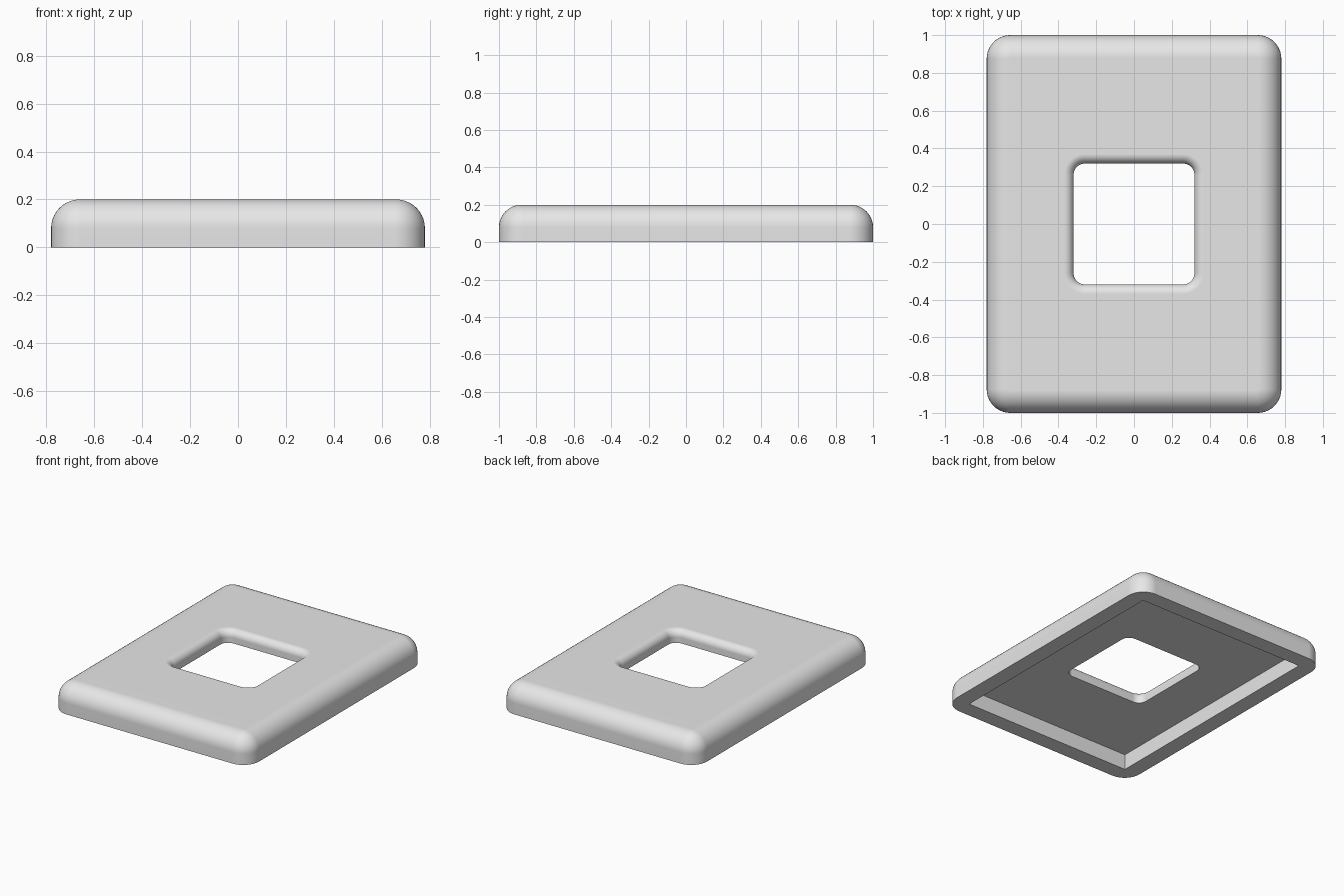
import bpy
import bmesh
from math import sin, cos, pi

default_cube = bpy.data.objects.get("Cube")
if default_cube:
    bpy.data.objects.remove(default_cube, do_unlink=True)

HALF_X, HALF_Y, HEIGHT = 0.78, 1.0, 0.2
CORNER, FILLET = 0.125, 0.12          # outer corner and top edge rounding
HOLE, HOLE_CORNER, HOLE_FILLET = 0.32, 0.06, 0.05
RIM, RECESS = 0.115, 0.11             # underside rim width and recess depth
STEPS = 10

grey = bpy.data.materials.new("light grey")
grey.use_nodes = True
grey.diffuse_color = (0.8, 0.8, 0.8, 1)
grey.node_tree.nodes["Principled BSDF"].inputs["Base Color"].default_value = grey.diffuse_color


def rounded_loop(bm, hx, hy, radius, z):
    """Ring of vertices around a rounded rectangle."""
    ring = []
    for i, (sx, sy) in enumerate([(1, 1), (-1, 1), (-1, -1), (1, -1)]):
        for k in range(STEPS + 1):
            a = (i + k / STEPS) * pi / 2
            ring.append(bm.verts.new((sx * (hx - radius) + radius * cos(a),
                                      sy * (hy - radius) + radius * sin(a), z)))
    return ring


bm = bmesh.new()
angles = [k / STEPS * pi / 2 for k in range(STEPS + 1)]

# Outer wall and rounded top edge
loops = [rounded_loop(bm, HALF_X, HALF_Y, CORNER, 0)]
for a in angles:
    inset = FILLET * (1 - cos(a))
    loops.append(rounded_loop(bm, HALF_X - inset, HALF_Y - inset, CORNER - inset,
                              HEIGHT - FILLET * (1 - sin(a))))

# Rounded lip of the square opening, then its straight wall
for a in reversed(angles):
    grow = HOLE_FILLET * (1 - cos(a))
    loops.append(rounded_loop(bm, HOLE + grow, HOLE + grow, HOLE_CORNER + grow,
                              HEIGHT - HOLE_FILLET * (1 - sin(a))))
loops.append(rounded_loop(bm, HOLE, HOLE, HOLE_CORNER, RECESS))

# Sharp-cornered recess in the underside
for z in (RECESS, 0):
    loops.append(rounded_loop(bm, HALF_X - RIM, HALF_Y - RIM, 0, z))

# Skin the closed chain of loops
for low, high in zip(loops, loops[1:] + loops[:1]):
    for i in range(len(low)):
        j = (i + 1) % len(low)
        bm.faces.new((low[i], low[j], high[j], high[i]))
bmesh.ops.remove_doubles(bm, verts=bm.verts, dist=0.0001)
bmesh.ops.recalc_face_normals(bm, faces=bm.faces)

mesh = bpy.data.meshes.new("cover_plate")
bm.to_mesh(mesh)
bm.free()
mesh.materials.append(grey)
plate = bpy.data.objects.new("cover_plate", mesh)
bpy.context.collection.objects.link(plate)

# Smooth roundings with crisp recess edges and flat top
bpy.ops.object.select_all(action="DESELECT")
plate.select_set(True)
bpy.context.view_layer.objects.active = plate
bpy.ops.object.shade_smooth_by_angle(angle=pi / 6)
weighted = plate.modifiers.new("flat_top_normals", "WEIGHTED_NORMAL")
weighted.keep_sharp = True
